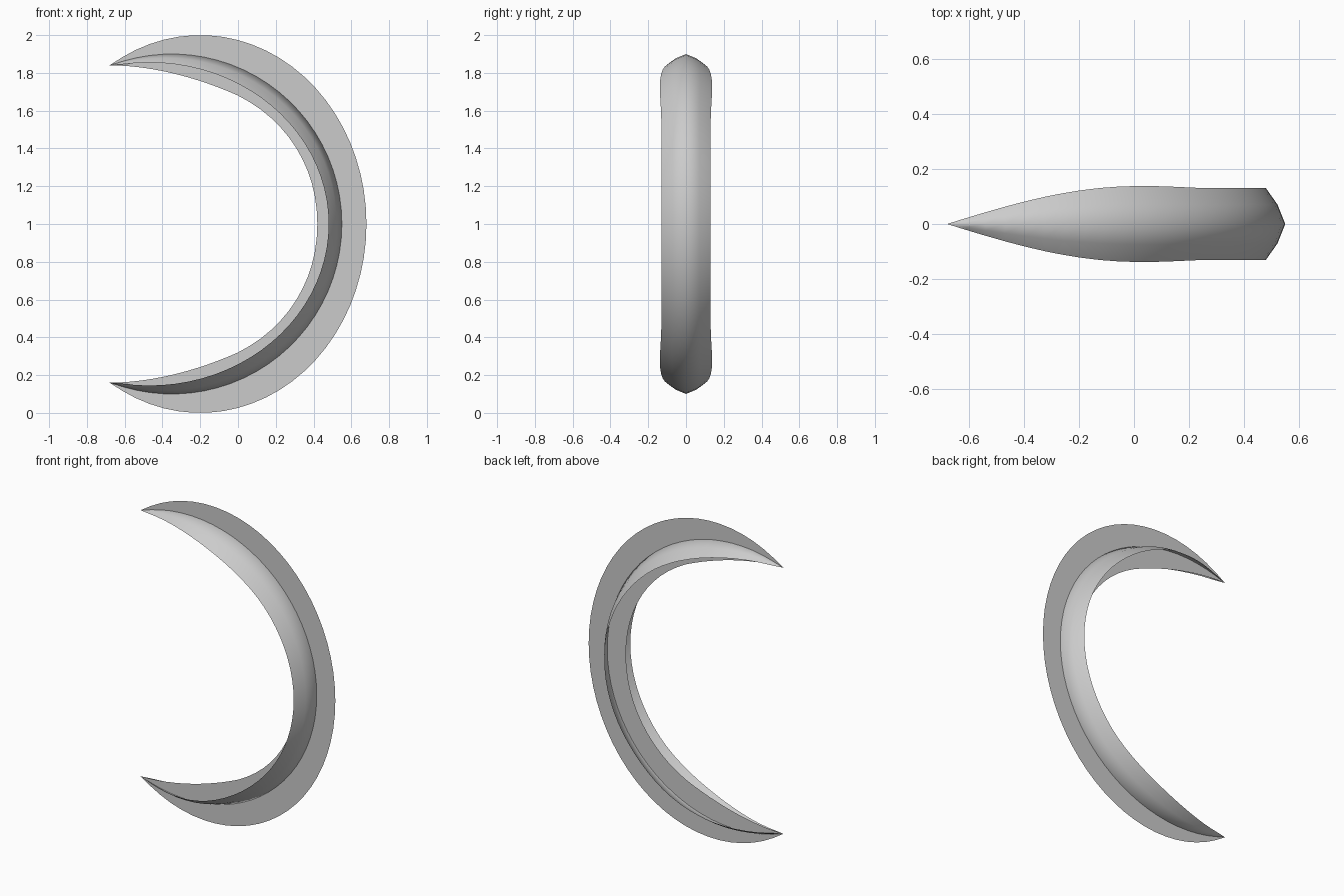
import bpy, bmesh, math
from mathutils import Vector
from mathutils.geometry import interpolate_bezier

cube = bpy.data.objects.get("Cube")
if cube:
    bpy.data.objects.remove(cube, do_unlink=True)

HALF = 24                      # steps from a tip to the middle
TIP = Vector((-0.68, 0, 0.84))  # heights are relative to the mid height

grey = bpy.data.materials.new("pale_grey")
grey.use_nodes = True
colour = (0.6, 0.6, 0.6, 1)
grey.diffuse_color = colour
grey.node_tree.nodes["Principled BSDF"].inputs["Base Color"].default_value = colour


def mirrored(upper):
    """Continue a tip-to-middle path down to the lower tip."""
    upper[0] = TIP.copy()
    return upper + [Vector((p.x, p.y, -p.z)) for p in reversed(upper[:-1])]


def elliptic_path(cx, a, b):
    start = math.acos((TIP.x - cx) / a)
    angles = [start * (1 - i / HALF) for i in range(HALF + 1)]
    return mirrored([Vector((cx + a * math.cos(t), 0, b * math.sin(t))) for t in angles])


def bezier_path(*segments):
    points = []
    for seg in segments:
        part = interpolate_bezier(*[Vector((x, 0, z)) for x, z in seg], HALF // 2 + 1)
        points += part[1:] if points else part
    return mirrored(points)


def loft(name, paths):
    """Skin neighbouring paths with quads that close to a point at the tips."""
    bm = bmesh.new()
    rows = [[bm.verts.new(p + Vector((0, 0, 1))) for p in path] for path in paths]
    for r, s in zip(rows, rows[1:]):
        for i in range(len(r) - 1):
            bm.faces.new((r[i], r[i + 1], s[i + 1], s[i]))
    bmesh.ops.remove_doubles(bm, verts=bm.verts[:], dist=0.0005)
    mesh = bpy.data.meshes.new(name)
    bm.to_mesh(mesh)
    bm.free()
    mesh.materials.append(grey)
    mesh.shade_smooth()
    obj = bpy.data.objects.new(name, mesh)
    bpy.context.collection.objects.link(obj)
    return obj


def half_width(x):
    u = min(1, max(0, (x - TIP.x) / 0.7))
    taper = min(1, max(0, (x - 0.05) / 0.25))
    return 0.138 * math.sin(u * math.pi / 2) - 0.008 * taper * taper * (3 - 2 * taper)


# Flat crescent fin in the middle plane
outer = elliptic_path(-0.2, 0.88, 1.0)
inner = bezier_path(((-0.68, 0.84), (-0.45, 0.84), (-0.2, 0.77), (0, 0.68)),
                    ((0, 0.68), (0.26, 0.55), (0.42, 0.3), (0.42, 0)))
loft("crescent_fin", [outer, inner])

# Curved open band, widest in the middle and ridged along the fin
ridge = elliptic_path(-0.35, 0.9, 0.9)
edge = elliptic_path(-0.47, 0.95, 0.855)
band = []
for side, inward in ((-1, 1), (-0.54, 0.4), (0, 0), (0.54, 0.4), (1, 1)):
    path = []
    for r, e in zip(ridge, edge):
        p = r.lerp(e, inward)
        p.y = side * half_width(e.x)
        path.append(p)
    band.append(path)
loft("curved_band", band)
